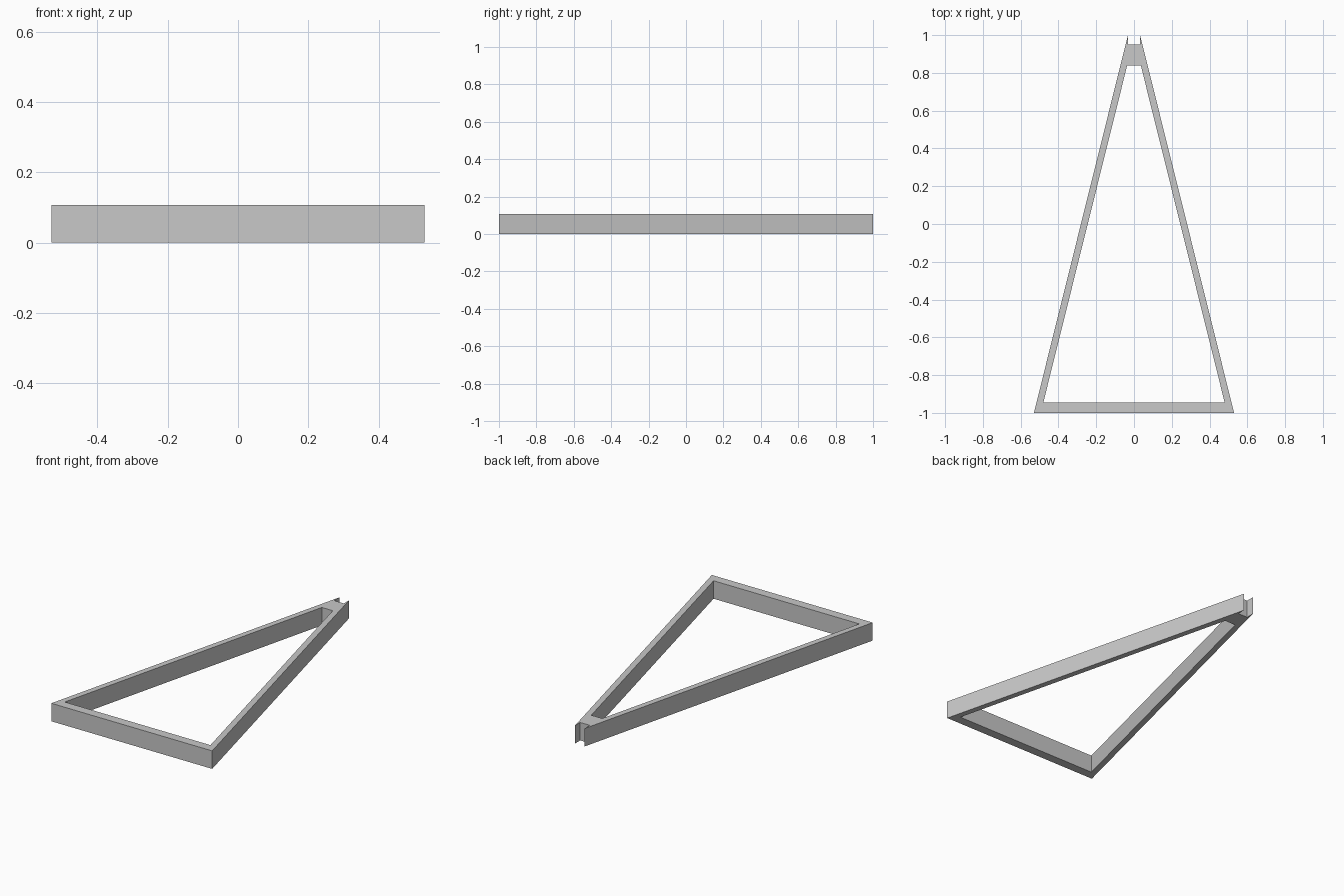
import bpy, bmesh

cube = bpy.data.objects.get("Cube")
if cube:
    bpy.data.objects.remove(cube, do_unlink=True)

HEIGHT = 0.107

grey = bpy.data.materials.new("light grey")
grey.use_nodes = True
colour = (0.58, 0.58, 0.58, 1)
grey.diffuse_color = colour
grey.node_tree.nodes["Principled BSDF"].inputs["Base Color"].default_value = colour


def mirrored(half):
    """Close a right-hand profile with its mirror image."""
    return half + [(-x, y) for x, y in reversed(half)]


# Outer outline with a notch between the two tips, and the tapered opening
outline = mirrored([(0.53, -1), (0.032, 1), (0.032, 0.95)])
opening = mirrored([(0.48, -0.945), (0.036, 0.84)])

bm = bmesh.new()
edges = []
for loop in (outline, opening):
    verts = [bm.verts.new((x, y, 0)) for x, y in loop]
    edges += [bm.edges.new((a, b)) for a, b in zip(verts, verts[1:] + verts[:1])]
bmesh.ops.triangle_fill(bm, edges=edges, use_beauty=True)

# Raise the flat frame into a bar of constant height
raised = bmesh.ops.extrude_face_region(bm, geom=bm.faces[:], use_keep_orig=True)
top = [g for g in raised["geom"] if isinstance(g, bmesh.types.BMVert)]
bmesh.ops.translate(bm, verts=top, vec=(0, 0, HEIGHT))
bmesh.ops.recalc_face_normals(bm, faces=bm.faces[:])

mesh = bpy.data.meshes.new("tapered_frame")
bm.to_mesh(mesh)
bm.free()
mesh.materials.append(grey)
frame = bpy.data.objects.new("tapered_frame", mesh)
bpy.context.collection.objects.link(frame)
